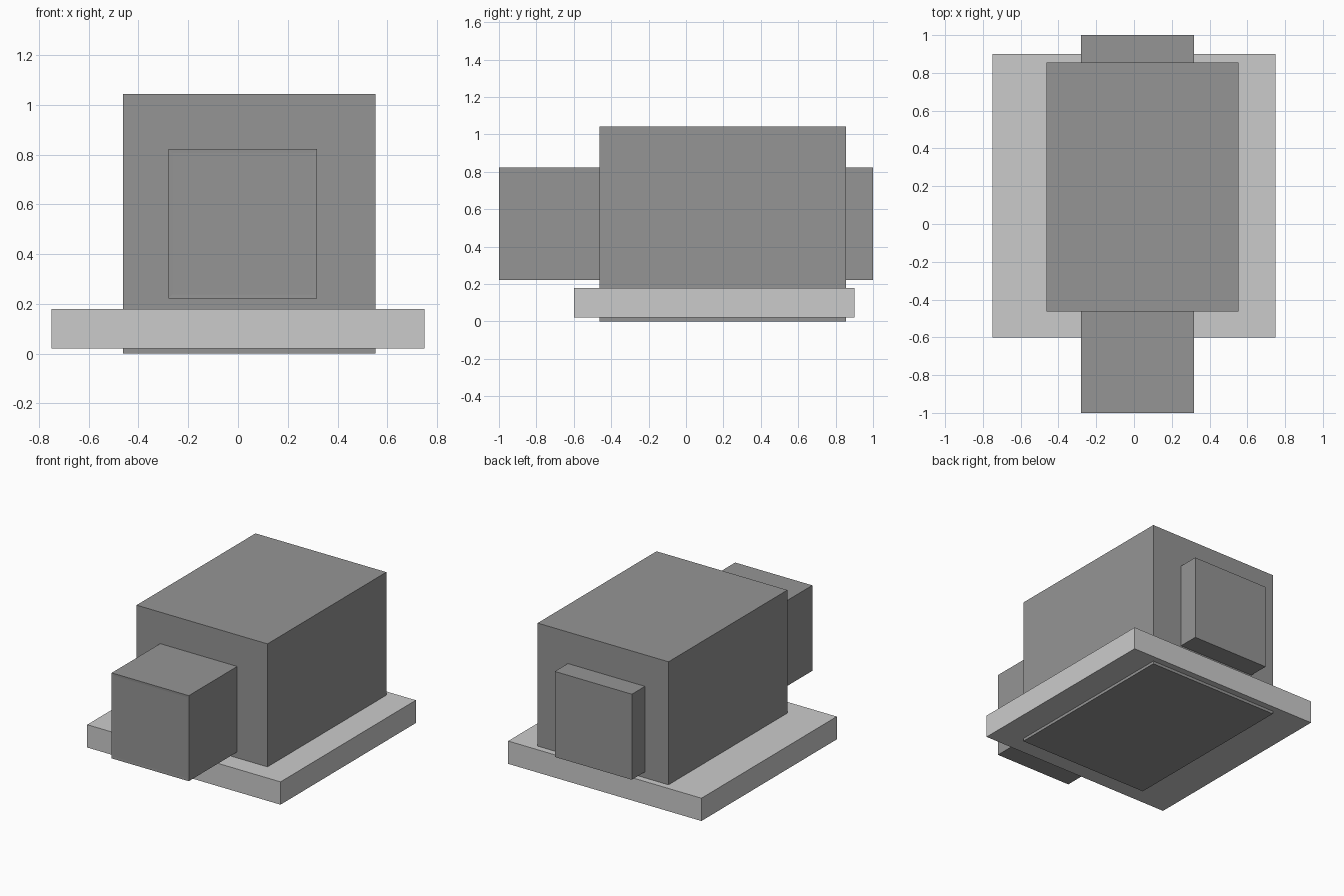
import bpy, bmesh
from mathutils import Vector

if "Cube" in bpy.data.objects:
    bpy.data.objects.remove(bpy.data.objects["Cube"])

dark = bpy.data.materials.new("dark_grey")
dark.diffuse_color = (0.3, 0.3, 0.3, 1)
dark.use_nodes = True
dark.node_tree.nodes["Principled BSDF"].inputs["Base Color"].default_value = dark.diffuse_color


def box(name, lo, hi, mat=None, inset=0.0, depth=0.0):
    """Box between two corners; optionally with an inset front face."""
    lo, hi = Vector(lo), Vector(hi)
    bm = bmesh.new()
    bmesh.ops.create_cube(bm, size=1)
    bmesh.ops.scale(bm, vec=hi - lo, verts=bm.verts)
    bmesh.ops.translate(bm, vec=(lo + hi) / 2, verts=bm.verts)
    if inset:
        bm.normal_update()
        front = min(bm.faces, key=lambda f: f.calc_center_median().y)
        bmesh.ops.inset_region(bm, faces=[front], thickness=inset, depth=0)
        bmesh.ops.translate(bm, vec=(0, depth, 0), verts=front.verts)
    mesh = bpy.data.meshes.new(name)
    bm.to_mesh(mesh)
    bm.free()
    if mat:
        mesh.materials.append(mat)
    obj = bpy.data.objects.new(name, mesh)
    bpy.context.collection.objects.link(obj)
    return obj


# Flat slab that surrounds the foot of the housing
box("base_plate", (-0.75, -0.60, 0.02), (0.75, 0.90, 0.18))

# Main block, reaching slightly below the slab
box("housing", (-0.463, -0.463, 0.0), (0.553, 0.855, 1.043), dark)

# Long square bar through the housing, with a faint panel on its front end
box("through_bar", (-0.28, -1.0, 0.222), (0.318, 1.0, 0.822), dark,
    inset=0.023, depth=0.001)
